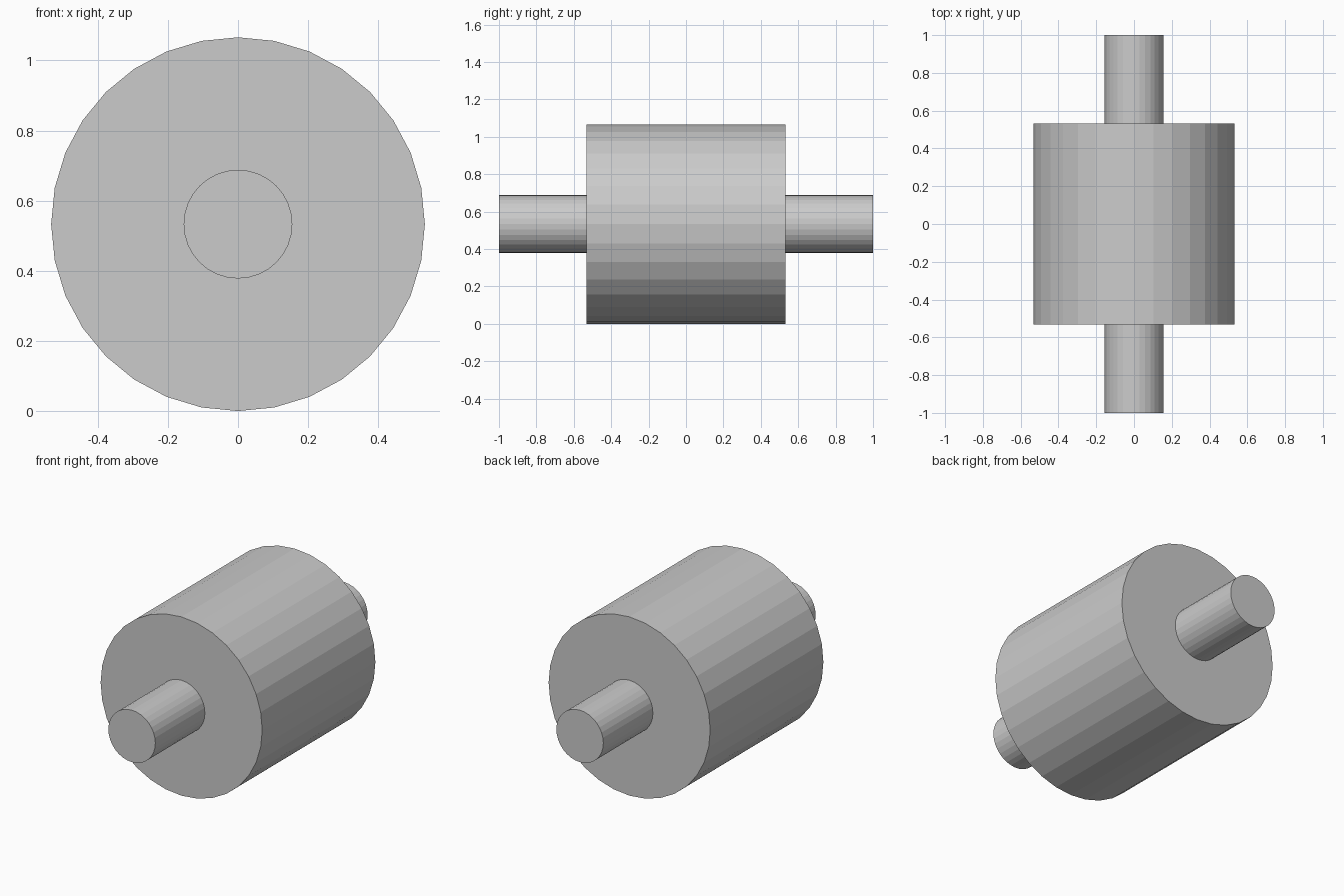
import bpy
import math

if "Cube" in bpy.data.objects:
    bpy.data.objects.remove(bpy.data.objects["Cube"])

CENTRE_Z = 0.533


def cylinder_along_y(name, radius, length):
    bpy.ops.mesh.primitive_cylinder_add(
        vertices=32, radius=radius, depth=length,
        location=(0, 0, CENTRE_Z), rotation=(math.radians(90), 0, 0))
    obj = bpy.context.object
    obj.name = name
    bpy.ops.object.transform_apply(location=False, rotation=True, scale=True)
    return obj


# Wide roller body
cylinder_along_y("roller_drum", 0.533, 1.066)

# Axle passing through the drum, protruding at both ends
cylinder_along_y("axle", 0.155, 2.0)
